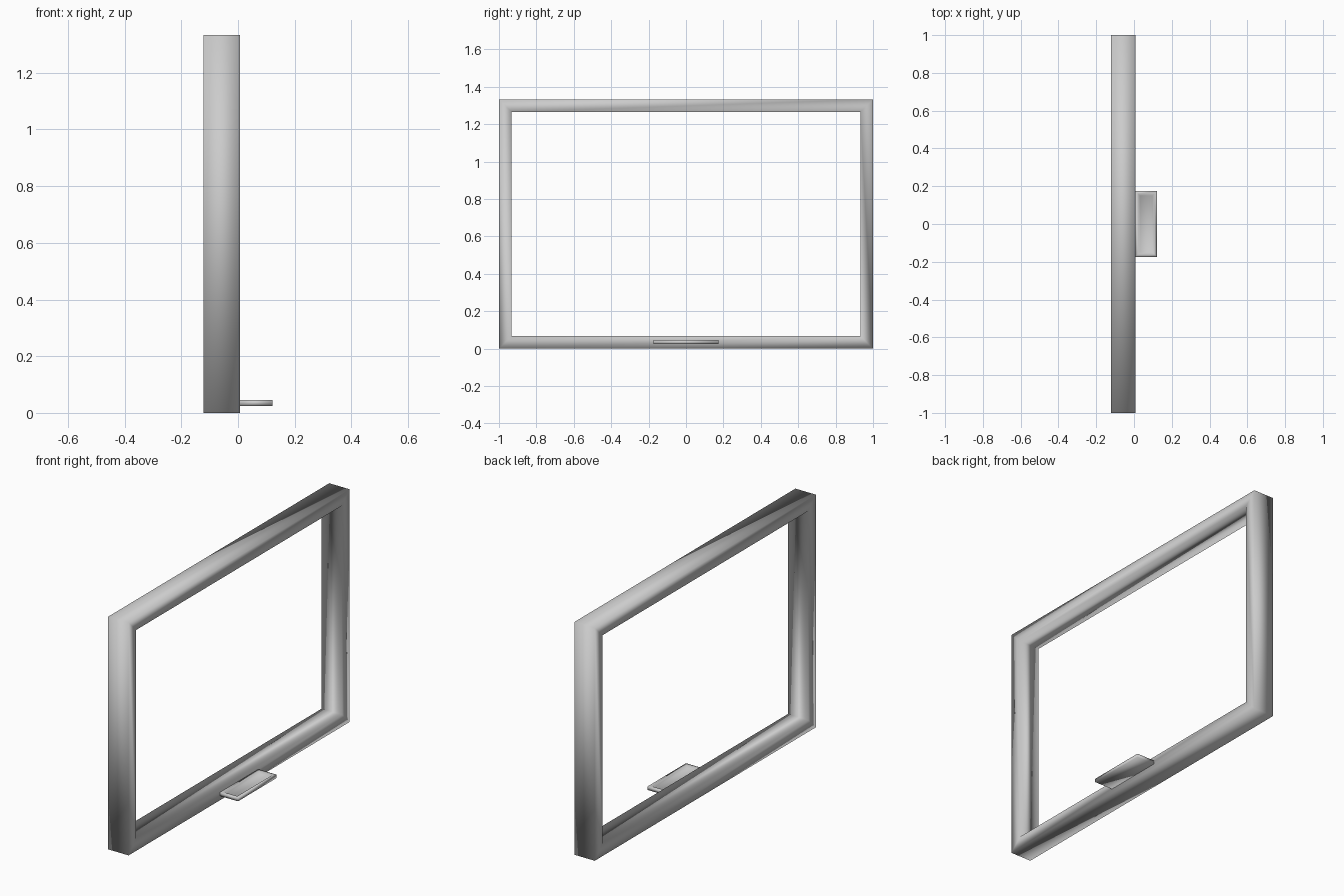
import bpy, bmesh

if "Cube" in bpy.data.objects:
    bpy.data.objects.remove(bpy.data.objects["Cube"])


def ring(bm, pts):
    return [bm.verts.new(p) for p in pts]


def bridge(bm, a, b):
    n = len(a)
    for i in range(n):
        j = (i + 1) % n
        bm.faces.new((a[i], a[j], b[j], b[i]))


def finish(bm, name):
    bmesh.ops.recalc_face_normals(bm, faces=bm.faces)
    me = bpy.data.meshes.new(name)
    bm.to_mesh(me)
    bm.free()
    for p in me.polygons:
        p.use_smooth = True
    ob = bpy.data.objects.new(name, me)
    bpy.context.collection.objects.link(ob)
    return ob


def frame_loop(bm, x, inset):
    y, z0, z1 = 1 - inset, inset, 1.333 - inset
    return ring(bm, [(x, -y, z0), (x, y, z0), (x, y, z1), (x, -y, z1)])


def tray_loop(bm, z, inset):
    x0, x1, y = 0.007 + inset, 0.122 - inset, 0.174 - inset
    return ring(bm, [(x0, -y, z), (x1, -y, z), (x1, y, z), (x0, y, z)])


# Rectangular frame: four profile corners swept around the opening
bm = bmesh.new()
loops = [frame_loop(bm, x, i) for x, i in
         [(-0.122, 0), (0.007, 0), (0.007, 0.068), (-0.122, 0.068)]]
for k in range(4):
    bridge(bm, loops[k], loops[(k + 1) % 4])
finish(bm, "frame")

# Small tray with a shallow recess in its top
bm = bmesh.new()
loops = [tray_loop(bm, z, i) for z, i in
         [(0.025, 0), (0.045, 0), (0.045, 0.015), (0.035, 0.025)]]
for a, b in zip(loops, loops[1:]):
    bridge(bm, a, b)
bm.faces.new(loops[0])
bm.faces.new(loops[-1])
finish(bm, "tray")
